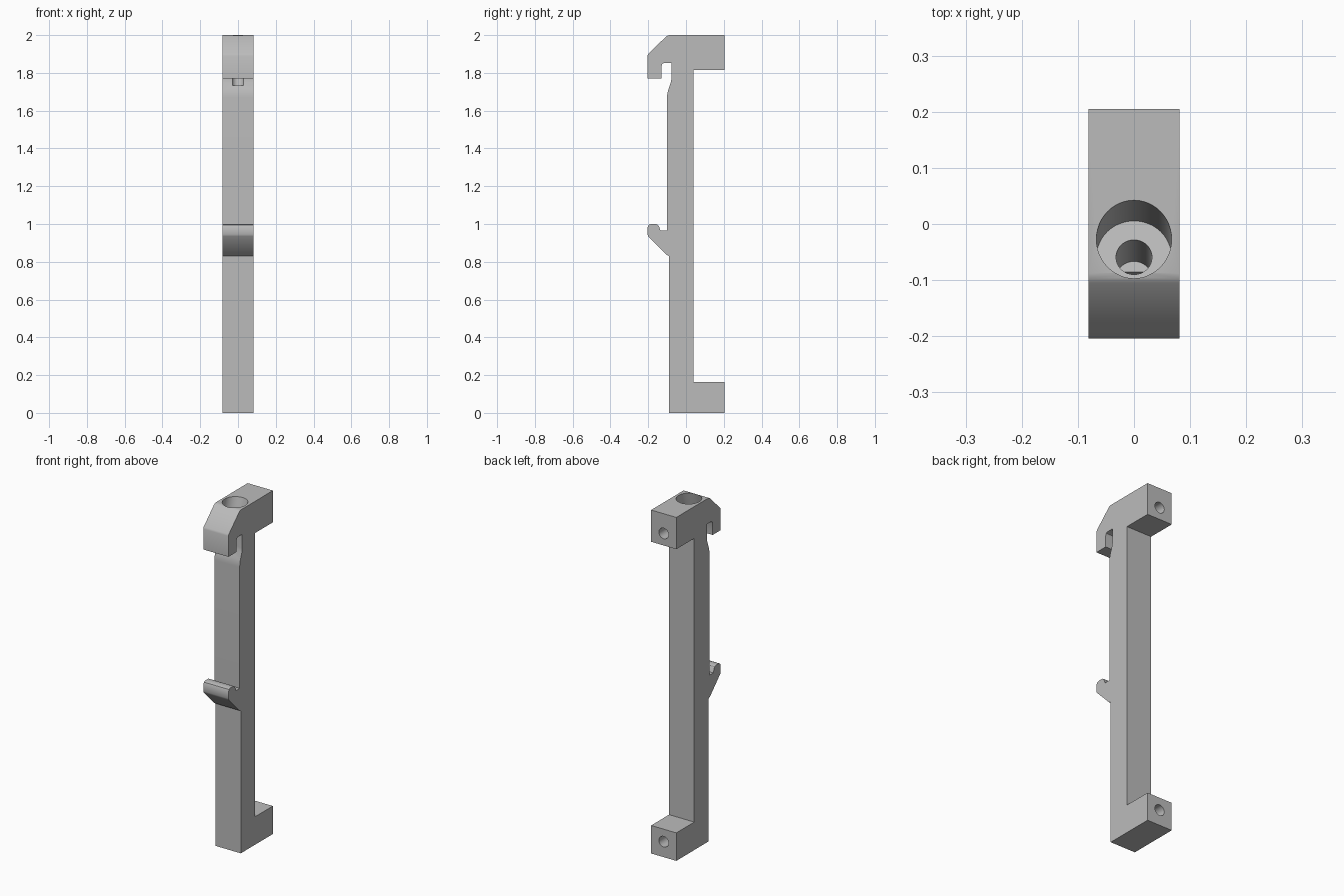
import bpy, bmesh, math
from mathutils import Vector

cube = bpy.data.objects.get("Cube")
if cube:
    bpy.data.objects.remove(cube)

HALF_WIDTH = 0.081

grey = bpy.data.materials.new("plain grey")
grey.use_nodes = True
colour = (0.5, 0.5, 0.5, 1)
grey.diffuse_color = colour
grey.node_tree.nodes["Principled BSDF"].inputs["Base Color"].default_value = colour


def make_object(name, bm):
    bmesh.ops.recalc_face_normals(bm, faces=bm.faces)
    mesh = bpy.data.meshes.new(name)
    bm.to_mesh(mesh)
    bm.free()
    mesh.materials.append(grey)
    obj = bpy.data.objects.new(name, mesh)
    bpy.context.collection.objects.link(obj)
    return obj


def drill(target, name, start, end, radius):
    """Cut a round hole from start to end."""
    start, end = Vector(start), Vector(end)
    axis = end - start
    bm = bmesh.new()
    bmesh.ops.create_cone(bm, cap_ends=True, segments=48, radius1=radius,
                          radius2=radius, depth=axis.length)
    cutter = make_object(name, bm)
    cutter.rotation_euler = axis.to_track_quat("Z", "Y").to_euler()
    cutter.location = (start + end) / 2
    cutter.hide_render = True
    cutter.hide_set(True)
    mod = target.modifiers.new(name, "BOOLEAN")
    mod.operation = "DIFFERENCE"
    mod.solver = "EXACT"
    mod.object = cutter
    return cutter


# Side profile (y, z): foot, back, head, hooked lip, neck, middle catch
profile = [
    (-0.09, 0), (0.205, 0), (0.205, 0.163), (0.04, 0.163),
    (0.04, 1.815), (0.205, 1.815), (0.205, 2),
    (-0.088, 2), (-0.097, 1.998), (-0.105, 1.993),
    (-0.2, 1.9), (-0.204, 1.89), (-0.204, 1.77), (-0.13, 1.77),
    (-0.13, 1.835), (-0.125, 1.848), (-0.115, 1.853), (-0.077, 1.853),
    (-0.077, 1.77), (-0.08, 1.75), (-0.094, 1.71), (-0.099, 1.69), (-0.1, 1.67),
    (-0.1, 0.965), (-0.135, 0.965), (-0.142, 0.985), (-0.148, 0.995), (-0.158, 1),
    (-0.185, 1), (-0.198, 0.995), (-0.204, 0.98), (-0.204, 0.945), (-0.2, 0.935),
    (-0.105, 0.838), (-0.09, 0.83),
]
bm = bmesh.new()
face = bm.faces.new([bm.verts.new((-HALF_WIDTH, y, z)) for y, z in profile])
grown = bmesh.ops.extrude_face_region(bm, geom=[face])
moved = [v for v in grown["geom"] if isinstance(v, bmesh.types.BMVert)]
bmesh.ops.translate(bm, verts=moved, vec=(2 * HALF_WIDTH, 0, 0))
bracket = make_object("mounting_bracket", bm)

# Slanted screw hole with a wide counterbore in the head
tilt = math.tan(math.radians(15))


def on_axis(z):
    return (0, -0.027 - (2 - z) * tilt, z)


cutters = [
    drill(bracket, "counterbore_cutter", on_axis(2.1), on_axis(1.88), 0.067),
    drill(bracket, "screw_hole_cutter", on_axis(1.95), on_axis(1.737), 0.032),
]
# Blind holes in the back of head and foot
for label, z in (("head", 1.885), ("foot", 0.09)):
    cutters.append(drill(bracket, label + "_hole_cutter", (0, 0.3, z), (0, 0.06, z), 0.031))

# Bake the cuts, then drop the cutters
bpy.context.view_layer.objects.active = bracket
bracket.select_set(True)
for mod in list(bracket.modifiers):
    bpy.ops.object.modifier_apply(modifier=mod.name)
for cutter in cutters:
    bpy.data.objects.remove(cutter)
bpy.ops.object.shade_smooth_by_angle(angle=math.radians(32))
